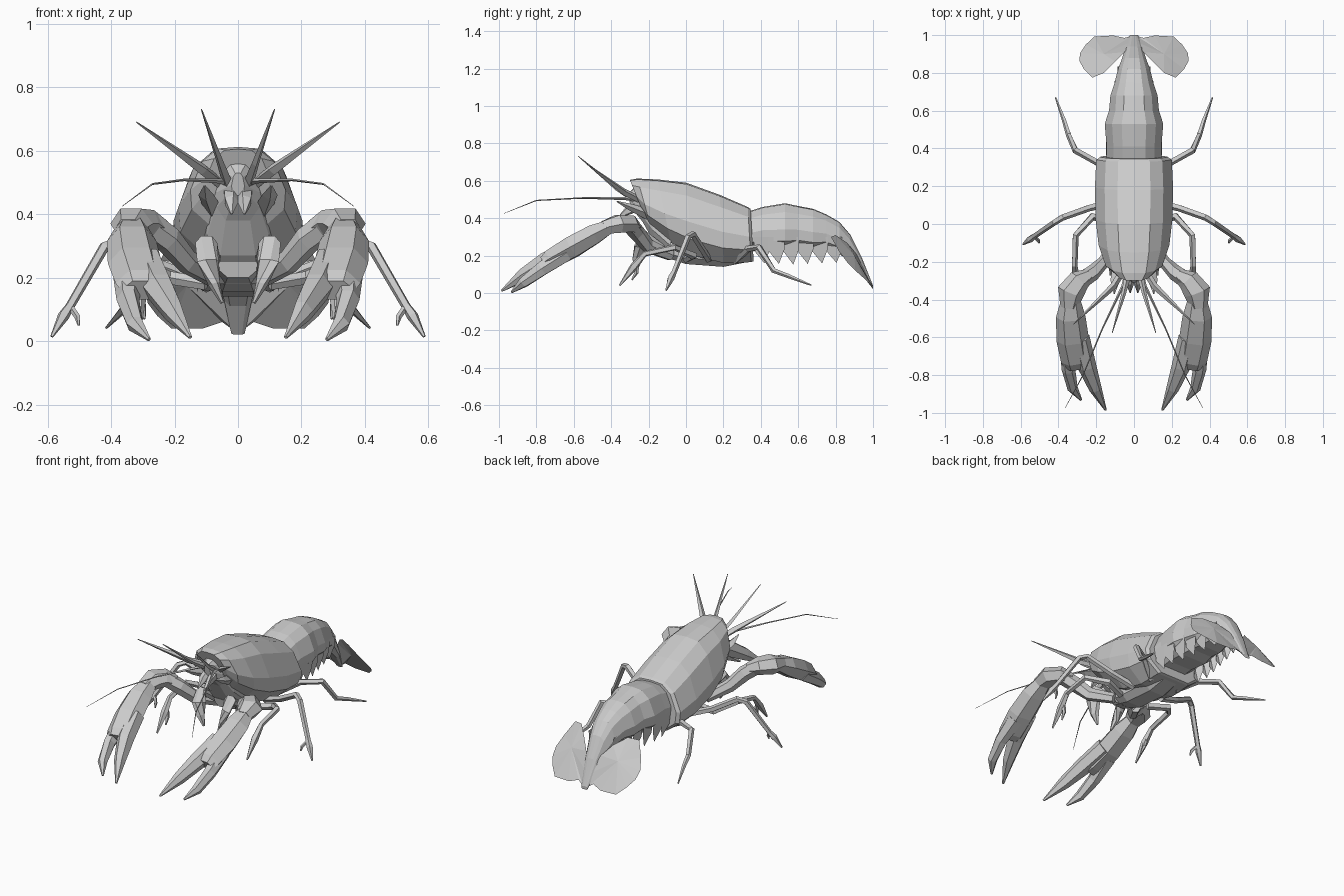
import bpy, math
from mathutils import Vector


def make(name, verts, faces, mirror=False):
    me = bpy.data.meshes.new(name)
    me.from_pydata([tuple(v) for v in verts], [], faces)
    me.update()
    ob = bpy.data.objects.new(name, me)
    bpy.context.collection.objects.link(ob)
    if mirror:
        ob.modifiers.new("Mirror", 'MIRROR').use_mirror_merge = False
    return ob


def skin(name, rings, mirror=False):
    n = len(rings[0])
    verts = [p for r in rings for p in r]
    faces = [(i*n+k, i*n+(k+1) % n, (i+1)*n+(k+1) % n, (i+1)*n+k)
             for i in range(len(rings)-1) for k in range(n)]
    faces += [tuple(reversed(range(n))), tuple(range(len(verts)-n, len(verts)))]
    return make(name, verts, faces, mirror)


def tube(name, pts, sides=6):
    """Mirrored limb along points (x, y, z, half width, half thickness)."""
    rings = []
    for i, p in enumerate(pts):
        a, b = Vector(pts[max(i-1, 0)][:3]), Vector(pts[min(i+1, len(pts)-1)][:3])
        d = (b-a).normalized()
        side = d.cross(Vector((0, 0, 1))).normalized()
        up = side.cross(d)
        rx, rz = p[3], p[4] if len(p) > 4 else p[3]
        rings.append([Vector(p[:3]) + side*rx*math.cos(t) + up*rz*math.sin(t)
                      for t in (2*math.pi*k/sides for k in range(sides))])
    return skin(name, rings, True)


def shell(name, sections, half):
    """Body loft from sections (y, top, bottom, half width, backward lean)."""
    prof = half + [(-u, v) for u, v in reversed(half) if u > 0]
    return skin(name, [[(u*w, y+s*(1-v)*(t-b), b+v*(t-b)) for u, v in prof]
                       for y, t, b, w, s in sections])


# Carapace, head and underside
half = [(0, 1), (.42, .98), (.75, .82), (1, .46), (.97, .22), (.55, 0), (0, .0)]
shell("carapace", [(-.30, .605, .44, .10, .4), (-.26, .612, .36, .15, .28),
                   (-.15, .607, .27, .187, .2), (0, .59, .20, .203, .1),
                   (.18, .525, .16, .207, .06), (.33, .46, .165, .2, .06),
                   (.345, .45, .17, .18, .06)], half)
shell("head", [(-.31, .53, .46, .02, .2), (-.27, .57, .38, .07, .2),
               (-.2, .57, .27, .1, .1), (-.08, .5, .18, .12, 0)], half)
shell("thorax_underside", [(-.16, .3, .2, .06, .2), (0, .3, .155, .09, 0),
                           (.2, .3, .14, .09, 0), (.35, .3, .17, .08, 0)], half)

# Abdomen curving down to the tail
shell("abdomen", [(.33, .435, .22, .145, .04), (.41, .46, .23, .145, 0),
                  (.53, .48, .22, .155, 0), (.60, .465, .23, .132, 0),
                  (.68, .45, .22, .125, 0), (.75, .42, .23, .102, 0),
                  (.82, .38, .21, .085, 0), (.88, .31, .17, .065, -.1),
                  (.94, .19, .11, .045, -.1), (1.0, .04, .02, .022, 0)], half)

# Pointed side plates under the abdomen
for i in range(6):
    y = .405 + i*.077
    w = .147 - max(0, i-1)*.015
    h = .078 - abs(i-2)*.003
    make("side_plate", [(w, y-.042, .30), (w, y+.045, .30), (w-.006, y+.045, .235),
                        (w-.02, y+.015, .23-h), (w-.006, y-.04, .225),
                        (w-.03, y, .25)],
         [(0, 4, 3, 2, 1), (3, 4, 5), (3, 5, 2), (4, 0, 5), (0, 1, 5), (1, 2, 5)], True)

# Tail fan lobes
outline = [(.012, .965, .11), (.015, .995, .035), (.05, .985, .06), (.11, .998, .04),
           (.21, .992, .04), (.255, .95, .08), (.285, .905, .12), (.29, .865, .16),
           (.265, .82, .22), (.22, .775, .30), (.16, .80, .31), (.10, .86, .27),
           (.05, .91, .21)]
n = len(outline)
verts = outline + [(.16, .90, .20), (.16, .885, .175)]
make("tail_fan", verts, [(i, (i+1) % n, n) for i in range(n)] +
     [((i+1) % n, i, n+1) for i in range(n)], True)

# Claws
tube("claw_arm", [(.08, -.08, .20, .03), (.16, -.2, .25, .032, .04),
                  (.22, -.26, .32, .042, .045), (.28, -.30, .365, .045)])
tube("claw_wrist", [(.24, -.27, .35, .035), (.29, -.30, .37, .06, .05),
                    (.335, -.36, .37, .072, .055), (.345, -.44, .35, .045, .04)])
tube("claw_palm", [(.335, -.38, .37, .045, .035), (.335, -.49, .315, .078, .06),
                   (.325, -.61, .245, .086, .066), (.305, -.72, .182, .082, .056),
                   (.30, -.755, .16, .07, .04)])
tube("claw_large_finger", [(.285, -.60, .245, .05, .058), (.25, -.75, .17, .05, .052),
                           (.205, -.87, .095, .034, .038), (.15, -.985, .012, .006)])
tube("claw_small_finger", [(.345, -.64, .215, .05, .05), (.347, -.77, .13, .036, .042),
                           (.325, -.87, .055, .028, .03), (.28, -.932, .005, .006)])

# Walking legs: joints followed by an optional second pincer finger
legs = {
    "front_leg": [[(.1, .0, .18, .02), (.22, .04, .20, .022), (.31, -.06, .245, .018),
                   (.315, -.22, .21, .016), (.31, -.28, .14, .022), (.31, -.355, .04, .005)],
                  [(.31, -.26, .17, .014), (.30, -.265, .11, .012), (.295, -.29, .07, .004)]],
    "middle_leg": [[(.1, .12, .18, .02), (.24, .085, .235, .019), (.38, .035, .315, .018),
                    (.42, .01, .30, .017), (.53, -.065, .11, .015), (.55, -.08, .08, .019),
                    (.587, -.107, .014, .005)],
                   [(.53, -.065, .11, .01), (.505, -.09, .075, .01), (.502, -.1, .05, .004)]],
    "rear_leg": [[(.09, .26, .17, .02), (.2, .33, .235, .018), (.31, .39, .245, .018),
                  (.345, .47, .12, .015), (.37, .55, .09, .012), (.415, .67, .042, .004)]],
}
for name, parts in legs.items():
    for p in parts:
        tube(name, p, 5)

# Mouth limbs hanging in front
tube("mouth_limb", [(.07, -.1, .22, .02), (.10, -.22, .31, .035, .025),
                    (.095, -.25, .25, .04, .022), (.075, -.26, .18, .028, .018),
                    (.05, -.265, .12, .006)], 6)

# Antennae, feelers and small head scales
tube("long_antenna", [(.03, -.24, .50, .014), (.06, -.33, .505, .008),
                      (.17, -.56, .508, .004), (.27, -.8, .495, .003), (.365, -.975, .425, .001)], 4)
tube("outer_feeler", [(.06, -.25, .50, .018), (.11, -.33, .54, .018), (.32, -.53, .69, .002)], 4)
tube("inner_feeler", [(.03, -.26, .49, .018), (.055, -.37, .56, .012), (.115, -.575, .73, .002)], 4)
tube("head_scale", [(.08, -.2, .42, .03), (.1, -.3, .46, .025, .018), (.105, -.37, .49, .003)], 4)
tube("eye_spike", [(.02, -.25, .47, .03), (.022, -.31, .44, .024), (.02, -.365, .40, .003)], 5)
